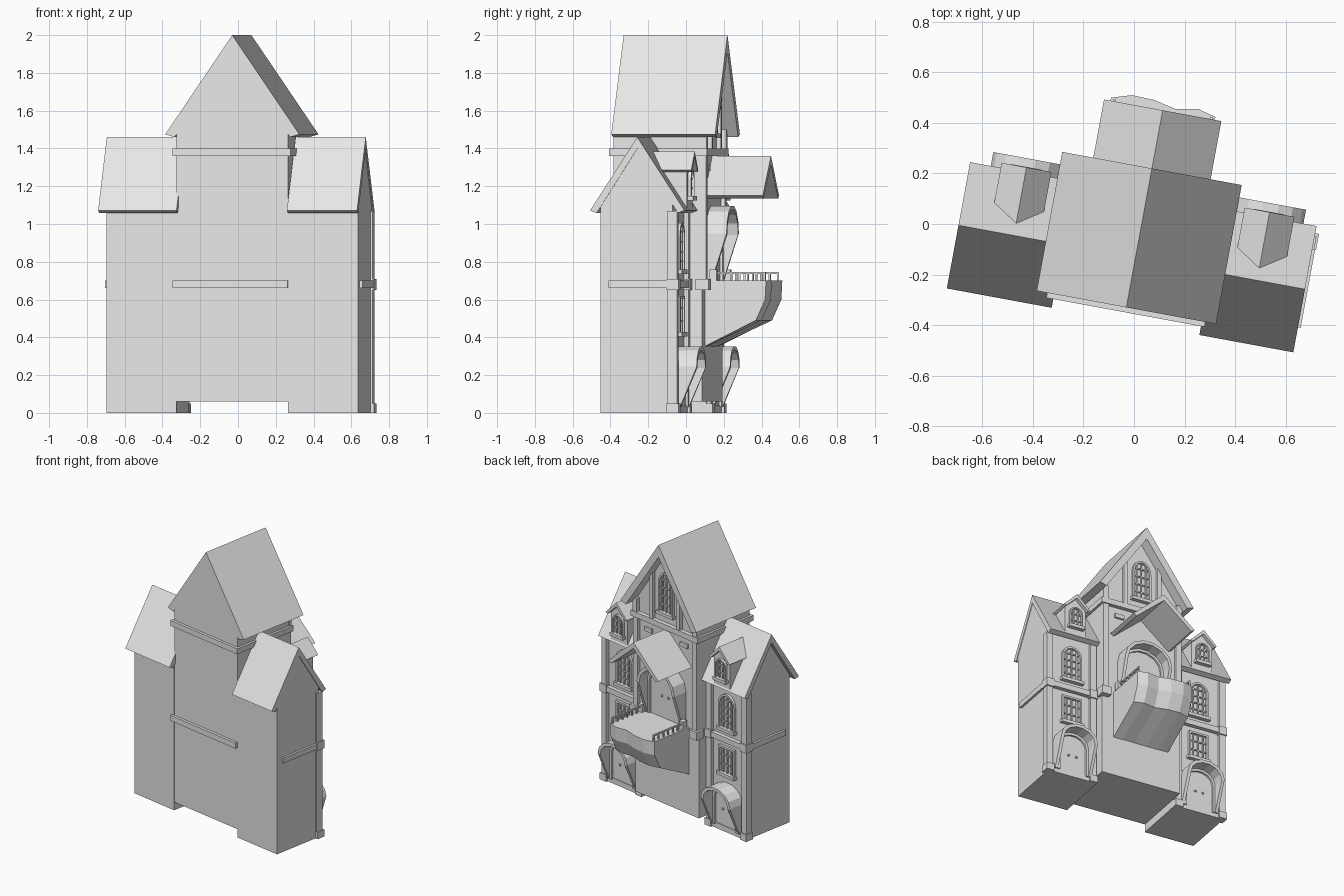
import bpy, bmesh, math
from mathutils import Matrix, Vector

cube = bpy.data.objects.get("Cube")
if cube:
    bpy.data.objects.remove(cube)

stone = bpy.data.materials.new("pale_grey")
stone.use_nodes = True
stone.diffuse_color = (0.8, 0.8, 0.8, 1)
stone.node_tree.nodes["Principled BSDF"].inputs["Base Color"].default_value = (0.8, 0.8, 0.8, 1)

# The whole building is turned slightly about the vertical
PLACE = Matrix.Rotation(math.radians(-10.45), 4, 'Z') @ Matrix.Translation((0.03, 0, 0))
WING_X, WING_Y, MAIN_Y, FRONT_Y = 0.489, 0.059, 0.147, -0.33


def finish(name, bm):
    bmesh.ops.recalc_face_normals(bm, faces=bm.faces)
    mesh = bpy.data.meshes.new(name)
    bm.to_mesh(mesh)
    bm.free()
    mesh.materials.append(stone)
    ob = bpy.data.objects.new(name, mesh)
    bpy.context.collection.objects.link(ob)
    ob.matrix_world = PLACE
    return ob


def loft(name, rings, closed=True):
    """Skin matching cross-sections and cap both ends."""
    bm = bmesh.new()
    loops = [[bm.verts.new(p) for p in ring] for ring in rings]
    n = len(loops[0])
    for a, b in zip(loops, loops[1:]):
        for i in range(n):
            j = (i + 1) % n
            bm.faces.new((a[i], a[j], b[j], b[i]))
    bm.faces.new(loops[0])
    bm.faces.new(loops[-1])
    return finish(name, bm)


def prism_y(name, pts, a, b, cx=0):
    return loft(name, [[(cx + x, y, z) for x, z in pts] for y in (a, b)])


def prism_x(name, pts, a, b, cy=0):
    return loft(name, [[(x, cy + y, z) for y, z in pts] for x in (a, b)])


def box(name, x0, x1, y0, y1, z0, z1):
    return prism_y(name, [(x0, z0), (x1, z0), (x1, z1), (x0, z1)], y0, y1)


def chevron(half, eave, ridge, tx, dz, tv):
    """Cross-section of a pair of roof slabs."""
    return [(-half, eave), (0, ridge), (half, eave), (half - tx, eave - dz),
            (0, ridge - tv), (tx - half, eave - dz)]


def house(half, base, eave, apex):
    return [(-half, base), (half, base), (half, eave), (0, apex), (-half, eave)]


def arch(half, z0, z1, rise, n=8):
    """Open arch outline from one foot to the other; rise 0 gives a rectangle."""
    n = n if rise else 1
    top = [(half * math.cos(math.pi * i / n), z1 - rise + rise * math.sin(math.pi * i / n))
           for i in range(n + 1)]
    return [(half, z0)] + top + [(-half, z0)]


def arch_ring(name, cx, outer, inner, y0, front):
    """Band between two arch outlines; front gives the depth at each height."""
    rings = []
    for (xo, zo), (xi, zi) in zip(outer, inner):
        f = front(zo)
        rings.append([(cx + xo, y0, zo), (cx + xo, f, zo), (cx + xi, f, zi), (cx + xi, y0, zi)])
    return loft(name, rings)


def window(name, cx, y, half, z0, z1, rise, cols, rows, t=0.014):
    arch_ring(name + "_frame", cx, arch(half, z0, z1, rise),
              arch(half - t, z0, z1 - t, max(rise - t, 0)), y - 0.01, lambda z: y + 0.018)
    box(name + "_sill", cx - half - 0.01, cx + half + 0.01, y - 0.01, y + 0.03, z0 - 0.015, z0 + 0.008)
    for i in range(1, cols):
        x = half * (2 * i / cols - 1)
        top = z1 - rise + rise * math.sqrt(1 - (x / half) ** 2) - t / 2
        box(name + "_bar", cx + x - 0.004, cx + x + 0.004, y - 0.01, y + 0.01, z0, top)
    for i in range(1, rows):
        z = z0 + (z1 - z0) * i / rows
        over = max(z - (z1 - rise), 0) / rise if rise else 0
        w = half * math.sqrt(1 - over ** 2) - t / 2
        box(name + "_crossbar", cx - w, cx + w, y - 0.01, y + 0.009, z - 0.004, z + 0.004)


def doorway(name, cx, y, half, z0, z1, rise, depth):
    """Door under a projecting arched hood that tapers towards its feet."""
    spring = z1 - rise

    def front(z):
        k = min((z - z0) / (spring - z0), 1)
        return y + 0.03 + (depth - 0.03) * k
    arch_ring(name + "_hood", cx, arch(half, z0, z1, rise, 7),
              arch(half - 0.022, z0, z1 - 0.022, rise - 0.015, 7), y - 0.01, front)
    prism_y(name + "_door", arch(half - 0.02, z0, z1 - 0.02, rise - 0.015, 7), y - 0.01, y + 0.015, cx)
    arch_ring(name + "_door_frame", cx, arch(half - 0.02, z0, z1 - 0.02, rise - 0.015, 7),
              arch(half - 0.04, z0, z1 - 0.04, rise - 0.03, 7), y, lambda z: y + 0.03)
    for s in (-1, 1):
        bm = bmesh.new()
        bmesh.ops.create_icosphere(bm, subdivisions=1, radius=0.01,
                                   matrix=Matrix.Translation((cx + s * 0.03, y + 0.017, z0 + (z1 - z0) * 0.4)))
        finish(name + "_knob", bm)


# Central tower
prism_y("tower_walls", house(0.301, 0.06, 1.49, 1.94), FRONT_Y, MAIN_Y)
prism_y("tower_roof", chevron(0.361, 1.475, 2.0, 0.05, 0.015, 0.09), FRONT_Y, 0.229)
box("tower_upper_band", -0.318, 0.318, -0.35, MAIN_Y + 0.03, 1.36, 1.40)
box("tower_front_band", -0.318, 0.301, -0.35, FRONT_Y, 0.66, 0.70)
window("gable_window", 0, MAIN_Y, 0.07, 1.47, 1.77, 0.09, 4, 5)
for s in (-1, 1):
    box("gable_post", s * 0.13 - 0.014, s * 0.13 + 0.014, MAIN_Y, MAIN_Y + 0.025, 1.40, 1.74)
    box("gable_corner_post", s * 0.285 - 0.02, s * 0.285 + 0.02, MAIN_Y, MAIN_Y + 0.025, 1.40, 1.5)
    box("tower_pilaster", s * 0.28 - 0.022, s * 0.28 + 0.022, MAIN_Y - 0.02, MAIN_Y + 0.022, 0.68, 1.36)
    box("pilaster_bracket", s * 0.285 - 0.035, s * 0.285 + 0.035, MAIN_Y - 0.03, MAIN_Y + 0.04, 0.65, 0.71)
    box("plaque", s * 0.17 - 0.035, s * 0.17 + 0.035, MAIN_Y, MAIN_Y + 0.015, 1.28, 1.31)

# Balcony with a gently lobed front, railings and door
side = [(0.1, 0.70), (0.475, 0.70), (0.47, 0.60), (0.42, 0.49), (0.1, 0.33)]
lobes = [(-0.21, 0), (-0.13, 0.025), (-0.04, 0.022), (0.05, 0.002), (0.14, 0.018), (0.21, 0)]
loft("balcony", [[(x, y + (d if y > 0.2 else 0), z) for y, z in side] for x, d in lobes])
for s in (-1, 1):
    x = s * 0.195
    box("rail", x - 0.006, x + 0.006, 0.19, 0.47, 0.735, 0.745)
    box("rail_end_post", x - 0.018, x + 0.018, 0.17, 0.21, 0.70, 0.76)
    for i in range(6):
        y = 0.24 + i * 0.045
        box("rail_post", x - 0.005, x + 0.005, y - 0.005, y + 0.005, 0.70, 0.74)
doorway("balcony", 0, MAIN_Y, 0.18, 0.70, 1.10, 0.15, 0.11)
prism_y("balcony_canopy", chevron(0.236, 1.15, 1.36, 0.025, 0.015, 0.045), 0.12, 0.463)

# Side wings: each has its own roof span along x
for s, name, roof0, roof1 in ((-1, "right_wing", -0.712, -0.29), (1, "left_wing", 0.304, 0.682)):
    c = s * WING_X
    x0, x1 = sorted((s * 0.301, s * 0.677))
    prism_x(name + "_walls", house(0.195, 0, 1.11, 1.42), x0, x1, -0.136)
    prism_x(name + "_roof", chevron(0.254, 1.072, 1.46, 0.035, 0.014, 0.06), roof0, roof1, -0.131)

    # Bands and pilasters
    o0, o1 = sorted((s * 0.677, s * 0.693))
    box(name + "_side_band", o0, o1, -0.285, WING_Y + 0.02, 0.66, 0.70)
    box(name + "_back_band", x0, x1, WING_Y, WING_Y + 0.03, 0.66, 0.70)
    box(name + "_plinth", x0, x1, WING_Y, WING_Y + 0.02, 0, 0.04)
    for px, w in ((s * 0.667, 0.022), (s * 0.33, 0.022)):
        box(name + "_pilaster", px - w, px + w, WING_Y - 0.03, WING_Y + 0.025, 0, 1.07)
        box(name + "_pilaster_foot", px - w - 0.008, px + w + 0.008, WING_Y - 0.03, WING_Y + 0.035, 0, 0.05)
        box(name + "_pilaster_block", px - w - 0.008, px + w + 0.008, WING_Y - 0.03, WING_Y + 0.035, 0.65, 0.71)

    # Openings
    doorway(name, c, WING_Y, 0.14, 0.03, 0.355, 0.11, 0.12)
    window(name + "_lower_window", c, WING_Y, 0.075, 0.42, 0.62, 0, 4, 3)
    window(name + "_upper_window", c, WING_Y, 0.075, 0.75, 1.01, 0.075, 4, 5)

    # Dormer
    prism_y(name + "_dormer_walls", house(0.078, 1.08, 1.285, 1.36), -0.05, 0.115, c)
    prism_y(name + "_dormer_roof", chevron(0.1, 1.285, 1.385, 0.015, 0.01, 0.03), -0.085, 0.143, c)
    window(name + "_dormer_window", c, 0.115, 0.05, 1.14, 1.29, 0.05, 3, 3, 0.01)
